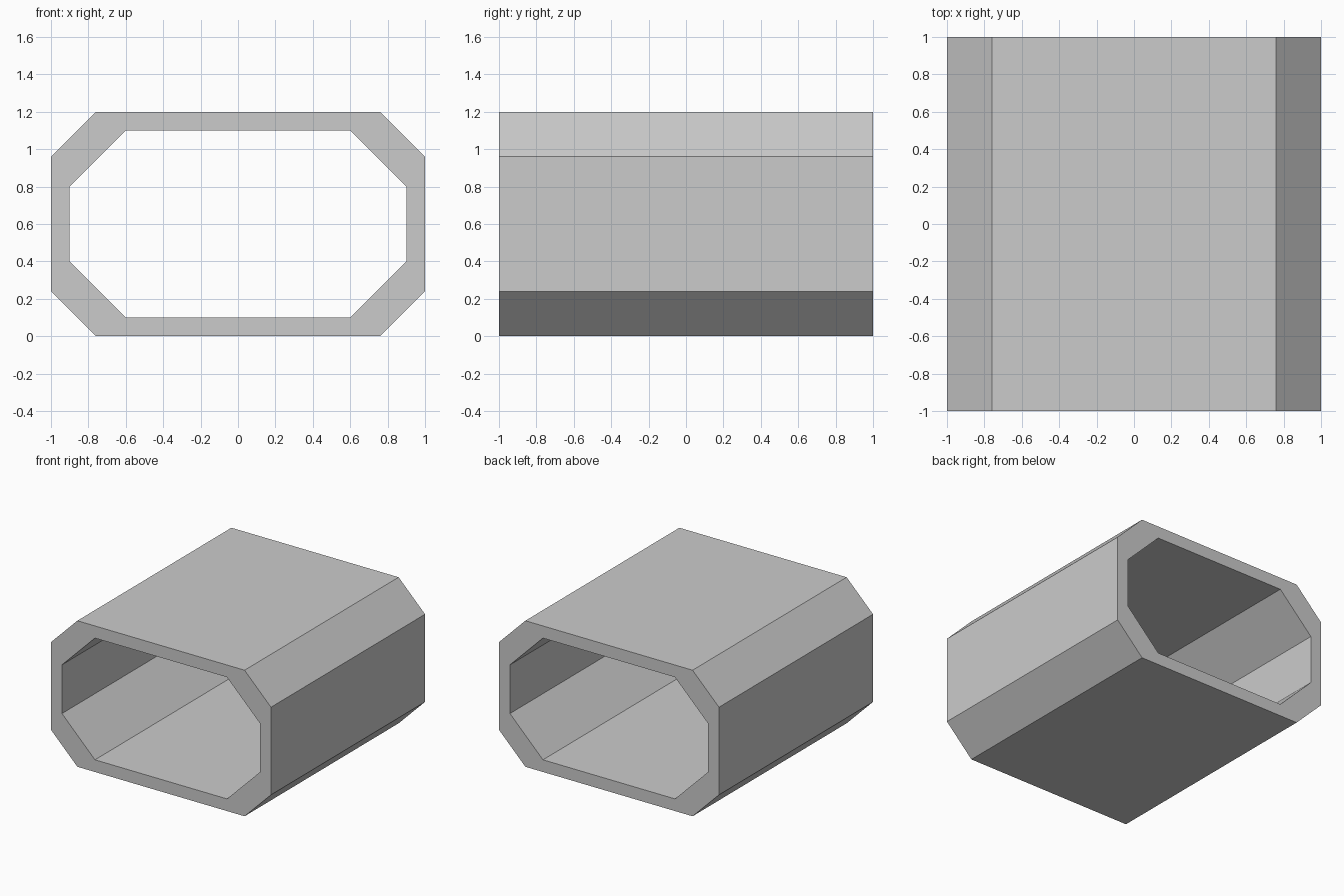
import bpy
import bmesh

if "Cube" in bpy.data.objects:
    bpy.data.objects.remove(bpy.data.objects["Cube"])

LENGTH = 2.0
MID_Z = 0.6


def chamfered_rect(half_w, half_h, cut):
    """Eight corner points (x, z) of a rectangle with cut corners, in order."""
    quarter = [(half_w, half_h - cut), (half_w - cut, half_h)]
    right_left = quarter + [(-x, z) for x, z in reversed(quarter)]
    return right_left + [(-x, -z) for x, z in right_left]


def ring(bm, profile, y):
    return [bm.verts.new((x, y, z + MID_Z)) for x, z in profile]


def bridge(bm, a, b):
    """Quads between two closed rings of equal count."""
    n = len(a)
    for i in range(n):
        j = (i + 1) % n
        bm.faces.new((a[i], a[j], b[j], b[i]))


# Tunnel section: outer shell, inner bore and the two end rims
outer = chamfered_rect(1.0, 0.6, 0.24)
inner = chamfered_rect(0.9, 0.5, 0.3)
bm = bmesh.new()
loops = [ring(bm, p, y) for p, y in (
    (outer, -LENGTH / 2), (outer, LENGTH / 2),
    (inner, LENGTH / 2), (inner, -LENGTH / 2))]
for k in range(4):
    bridge(bm, loops[k], loops[(k + 1) % 4])
bmesh.ops.recalc_face_normals(bm, faces=bm.faces)

mesh = bpy.data.meshes.new("tunnel_section")
bm.to_mesh(mesh)
bm.free()
bpy.context.collection.objects.link(bpy.data.objects.new("tunnel_section", mesh))
